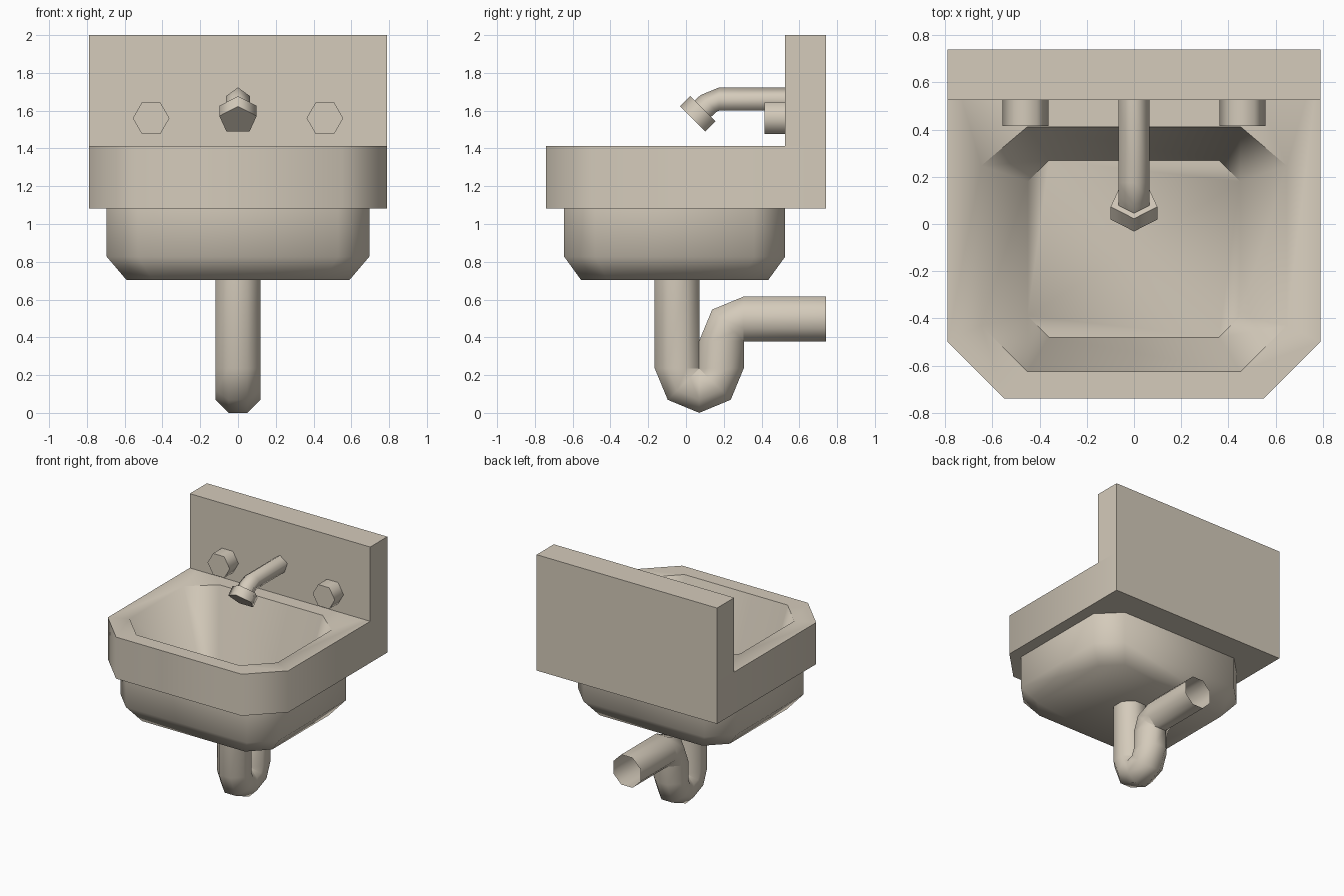
import bpy, bmesh, math
from mathutils import Vector

if "Cube" in bpy.data.objects:
    bpy.data.objects.remove(bpy.data.objects["Cube"])

ceramic = bpy.data.materials.new("warm_ceramic")
ceramic.diffuse_color = (0.66, 0.595, 0.495, 1)
ceramic.use_nodes = True
ceramic.node_tree.nodes["Principled BSDF"].inputs["Base Color"].default_value = ceramic.diffuse_color


def loft(name, rings, cap_start=True, cap_end=True):
    """Skin a list of equal-length vertex rings into a smooth-shaded object."""
    bm = bmesh.new()
    loops = [[bm.verts.new(p) for p in ring] for ring in rings]
    n = len(loops[0])
    for a, b in zip(loops, loops[1:]):
        for i in range(n):
            j = (i + 1) % n
            bm.faces.new((a[i], a[j], b[j], b[i]))
    if cap_start:
        bm.faces.new(loops[0][::-1])
    if cap_end:
        bm.faces.new(loops[-1])
    bmesh.ops.recalc_face_normals(bm, faces=bm.faces)
    me = bpy.data.meshes.new(name)
    bm.to_mesh(me)
    bm.free()
    me.materials.append(ceramic)
    ob = bpy.data.objects.new(name, me)
    bpy.context.collection.objects.link(ob)
    bpy.ops.object.select_all(action='DESELECT')
    ob.select_set(True)
    bpy.context.view_layer.objects.active = ob
    bpy.ops.object.shade_smooth_by_angle(angle=math.radians(73))
    return ob


def mirror_ring(half, z):
    """Complete a right-hand half outline (back to front) across x = 0."""
    pts = half + [(-x, y) for x, y in reversed(half)]
    return [(x, y, z) for x, y in pts]


def octagon(hx, front, back, c, cb, z):
    return mirror_ring([(hx - c, back), (hx, back - cb),
                        (hx, front + c), (hx - c, front)], z)


def tube(name, sections, r, sides, start, caps):
    """Tube in the y-z plane; sections are (y, z, heading angle in degrees)."""
    rings = []
    for y, z, a in sections:
        a = math.radians(a)
        up = Vector((0, -math.sin(a), math.cos(a)))
        ring = []
        for i in range(sides):
            t = math.radians(start) + math.tau * i / sides
            ring.append(Vector((r * math.sin(t), y, z)) + up * r * math.cos(t))
        rings.append(ring)
    return loft(name, rings, caps, caps)


# Basin: underside bowl, thick slab, rim and sloped hollow as one skin
slab = [(0.45, 0.74), (0.79, 0.74), (0.79, -0.50), (0.55, -0.74)]
loft("basin", [
    octagon(0.59, -0.555, 0.435, 0.14, 0.14, 0.703),
    octagon(0.695, -0.645, 0.525, 0.165, 0.165, 0.827),
    octagon(0.695, -0.645, 0.525, 0.165, 0.165, 1.083),
    mirror_ring(slab, 1.083),
    mirror_ring(slab, 1.412),
    octagon(0.647, -0.625, 0.412, 0.195, 0.165, 1.412),
    octagon(0.45, -0.48, 0.27, 0.09, 0.09, 0.78),
])

# Backsplash panel
panel = [(0.79, 0.74), (0.79, 0.525)]
loft("backsplash", [mirror_ring(panel, 1.412), mirror_ring(panel, 2.0)])

# Drain trap: down, U-bend, up, then bend to the wall (open at the end)
R = 0.1175
path = [(0.07 - R, 0.74, -90)]
for a in range(-90, 91, 45):
    t = math.radians(a)
    path.append((0.07 + R * math.sin(t), 0.236 - R * math.cos(t), a))
for a in (90, 45, 0):
    t = math.radians(a)
    path.append((0.305 - R * math.sin(t), 0.38 + R * math.cos(t), a))
path.append((0.74, 0.38 + R, 0))
tube("drain_trap", path, 0.128, 8, 22.5, False)

# Spout with one bend, and its angled nozzle
tube("spout", [(0.53, 1.655, 0), (0.175, 1.655, 0),
               (0.1255, 1.6345, 45), (0.08, 1.594, 45)], 0.068, 5, 0, True)
tube("nozzle", [(0.096, 1.603, 45), (0.042, 1.549, 45)], 0.104, 5, 0, True)

# Hexagonal tap knobs
for side, x in (("left", -0.46), ("right", 0.46)):
    knob = tube(side + "_knob", [(0.53, 1.56, 0), (0.415, 1.56, 0)],
                0.097, 6, 30, True)
    knob.location.x = x
